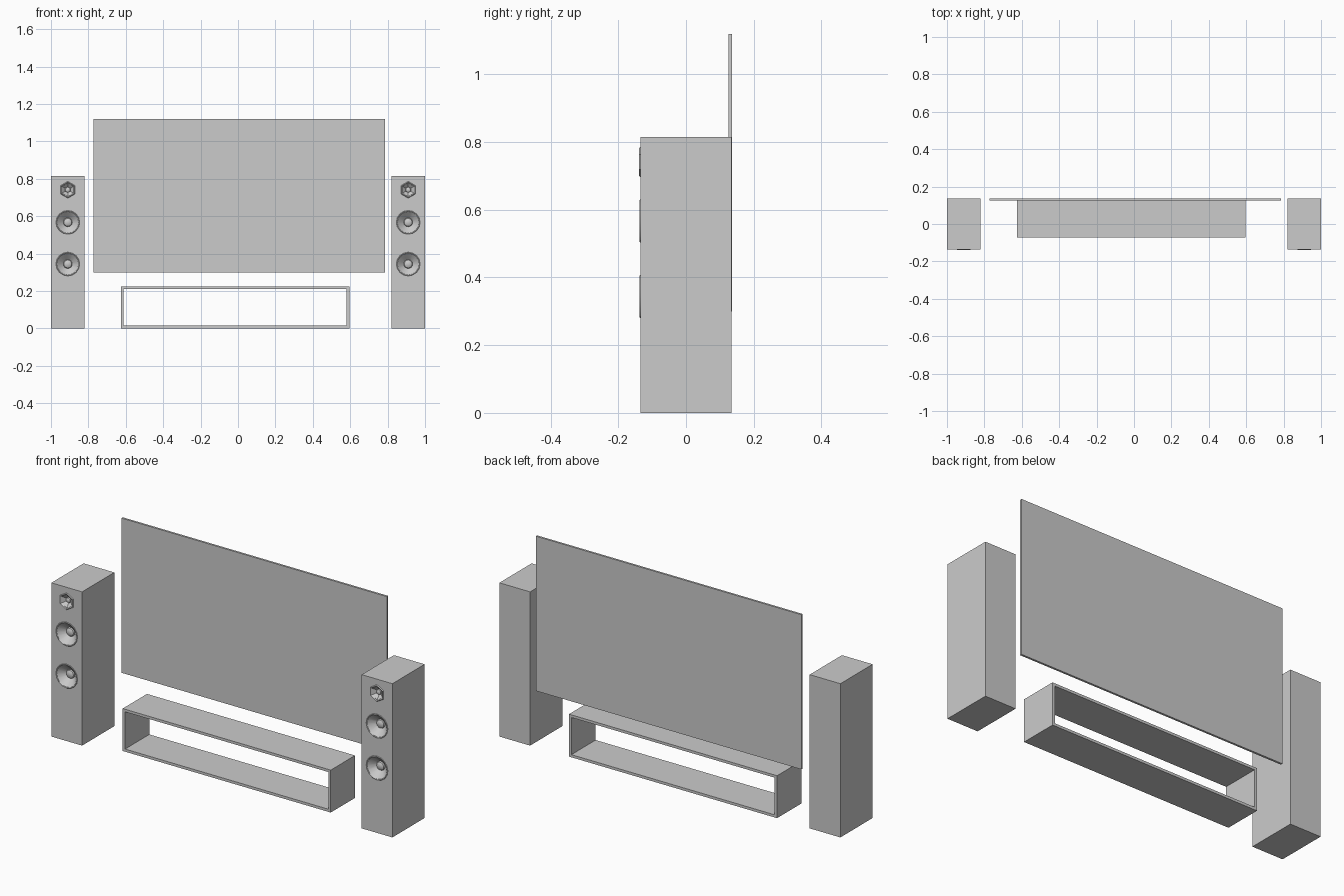
import bpy, bmesh, math

if "Cube" in bpy.data.objects:
    bpy.data.objects.remove(bpy.data.objects["Cube"])

SPEAKER_X = 0.91
FRONT = -0.135


def make(name, bm):
    bmesh.ops.recalc_face_normals(bm, faces=bm.faces)
    me = bpy.data.meshes.new(name)
    bm.to_mesh(me)
    bm.free()
    ob = bpy.data.objects.new(name, me)
    bpy.context.collection.objects.link(ob)
    return ob


def box(name, x0, x1, y0, y1, z0, z1):
    bm = bmesh.new()
    bmesh.ops.create_cube(bm, size=1)
    for v in bm.verts:
        v.co = ((x0 + x1) / 2 + v.co.x * (x1 - x0),
                (y0 + y1) / 2 + v.co.y * (y1 - y0),
                (z0 + z1) / 2 + v.co.z * (z1 - z0))
    return make(name, bm)


def lathe(name, profile, sides, z, closed=False):
    """Turn (radius, depth behind the speaker front) points about a y axis."""
    bm = bmesh.new()
    verts = [bm.verts.new((SPEAKER_X, FRONT + d, z + r)) for r, d in profile]
    pairs = list(zip(verts, verts[1:]))
    if closed:
        pairs.append((verts[-1], verts[0]))
    edges = [bm.edges.new(p) for p in pairs]
    bmesh.ops.spin(bm, geom=verts + edges, cent=(SPEAKER_X, 0, z), axis=(0, 1, 0),
                   angle=math.tau, steps=sides, use_duplicate=False)
    bmesh.ops.remove_doubles(bm, verts=bm.verts, dist=1e-5)
    return make(name, bm)


def activate(ob):
    bpy.ops.object.select_all(action='DESELECT')
    ob.select_set(True)
    bpy.context.view_layer.objects.active = ob


def smooth_and_mirror(ob):
    activate(ob)
    bpy.ops.object.shade_smooth_by_angle(angle=math.radians(35))
    ob.modifiers.new("mirror", 'MIRROR')


# Speaker cabinet
cabinet = box("speaker_cabinet", 0.82, 1.0, FRONT, 0.135, 0, 0.815)

# Drivers: name, height, outer radius, inner radius, cap radius, depth, sides, rim height
drivers = [
    ("tweeter", 0.741, 0.046, 0.036, 0.016, 0.016, 6, 0.004),
    ("upper_woofer", 0.567, 0.065, 0.058, 0.024, 0.032, 16, 0.002),
    ("lower_woofer", 0.344, 0.065, 0.058, 0.024, 0.032, 16, 0.002),
]
for name, z, r_out, r_in, r_cap, depth, sides, rise in drivers:
    # Cone and dust cap, sunk into the cabinet front
    cap = [(r_cap * math.cos(math.radians(a)),
            depth - 0.5 * r_cap * math.sin(math.radians(a))) for a in (0, 30, 60)]
    profile = [(0, -0.02), (r_in, -0.02), (r_in, 0)] + cap + [(0, depth - 0.5 * r_cap)]
    cutter = lathe(name + "_cutter", profile, sides, z)
    cutter.hide_render = True
    mod = cabinet.modifiers.new(name, 'BOOLEAN')
    mod.operation = 'DIFFERENCE'
    mod.solver = 'EXACT'
    mod.object = cutter
    activate(cabinet)
    bpy.ops.object.modifier_apply(modifier=mod.name)
    bpy.data.objects.remove(cutter)
    # Raised rim
    mid = (r_out + r_in) / 2
    rim = lathe(name + "_rim", [(r_out, 0.001), (mid, -rise), (r_in, 0.001)],
                sides, z, closed=True)
    smooth_and_mirror(rim)
smooth_and_mirror(cabinet)

# Television panel
box("television_panel", -0.772, 0.785, 0.125, 0.136, 0.30, 1.12)

# Open low stand: rectangular tube
x0, x1, z0, z1, t = -0.625, 0.595, 0.0, 0.225, 0.014
bm = bmesh.new()
loops = []
for y in (-0.073, 0.13):
    for k in (0, t):
        loops.append([bm.verts.new((x, y, z)) for x, z in
                      ((x0 + k, z0 + k), (x1 - k, z0 + k), (x1 - k, z1 - k), (x0 + k, z1 - k))])
for a, b in ((0, 1), (1, 3), (3, 2), (2, 0)):
    for i in range(4):
        j = (i + 1) % 4
        bm.faces.new((loops[a][i], loops[a][j], loops[b][j], loops[b][i]))
make("media_stand", bm)
